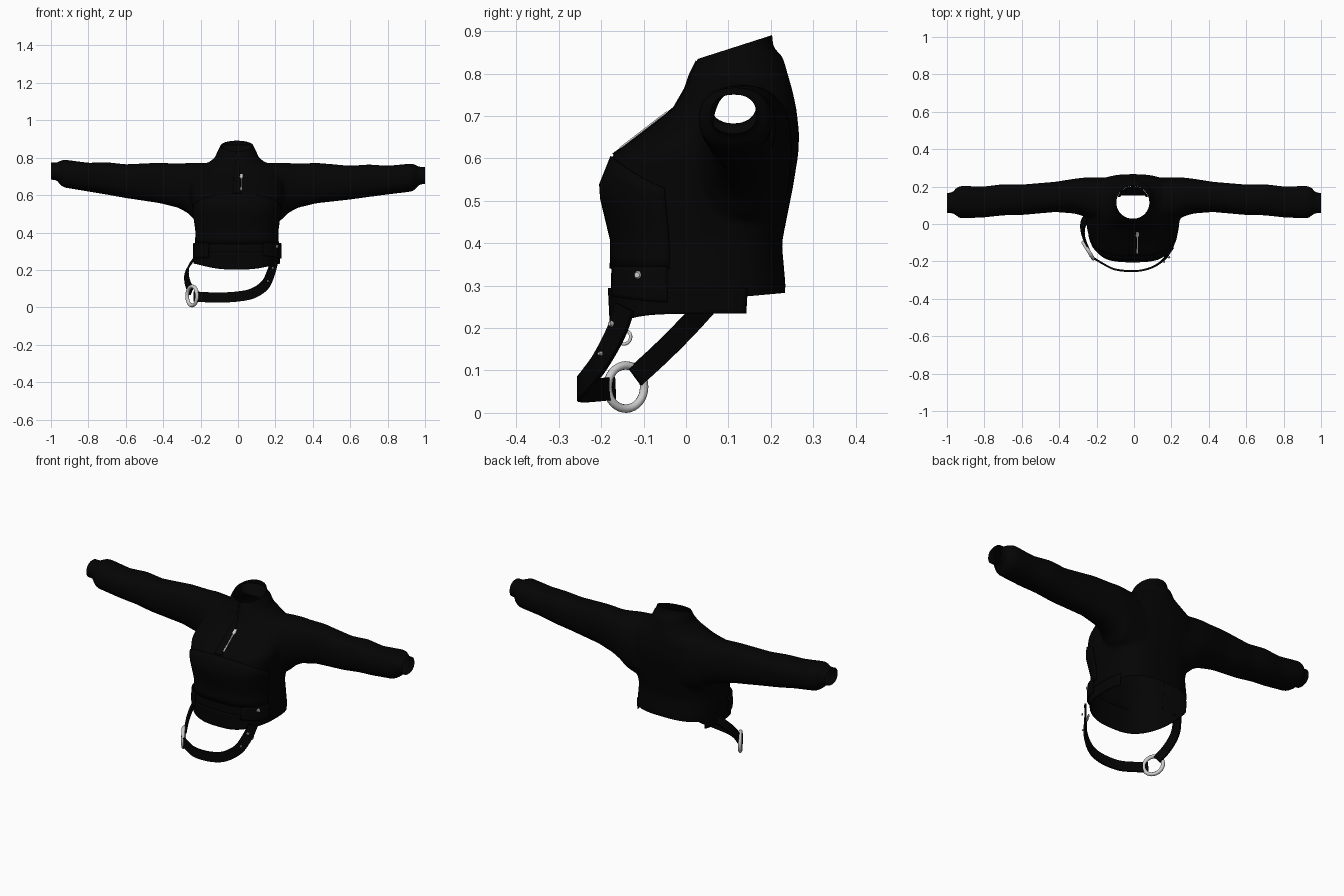
import bpy, bmesh, math
from mathutils import Vector, Matrix

cube = bpy.data.objects.get("Cube")
if cube:
    bpy.data.objects.remove(cube, do_unlink=True)


def material(name, rgb):
    m = bpy.data.materials.new(name)
    m.use_nodes = True
    m.diffuse_color = (*rgb, 1)
    bsdf = m.node_tree.nodes["Principled BSDF"]
    bsdf.inputs["Base Color"].default_value = (*rgb, 1)
    bsdf.inputs["Roughness"].default_value = 0.8
    return m


BLACK = material("black cloth", (0.0012, 0.0012, 0.0012))
METAL = material("light metal", (0.6, 0.6, 0.6))


def finish(name, bm, mat, smooth=True):
    bmesh.ops.recalc_face_normals(bm, faces=bm.faces)
    me = bpy.data.meshes.new(name)
    bm.to_mesh(me)
    bm.free()
    ob = bpy.data.objects.new(name, me)
    bpy.context.collection.objects.link(ob)
    me.materials.append(mat)
    if smooth:
        bpy.ops.object.select_all(action="DESELECT")
        ob.select_set(True)
        bpy.context.view_layer.objects.active = ob
        bpy.ops.object.shade_smooth_by_angle(angle=math.radians(40))
    return ob


def skin(bm, rows, closed=True, caps=False):
    """Join rows of points into a surface."""
    vs = [[bm.verts.new(p) for p in r] for r in rows]
    n = len(vs[0])
    for a, b in zip(vs, vs[1:]):
        for i in range(n if closed else n - 1):
            j = (i + 1) % n
            bm.faces.new((a[i], a[j], b[j], b[i]))
    if caps:
        bm.faces.new(vs[0])
        bm.faces.new(vs[-1])


def oval(a, e):
    c, s = math.cos(a), math.sin(a)
    return (math.copysign(abs(c) ** (2 / e), c), math.copysign(abs(s) ** (2 / e), s))


# Torso sections: height, front y, back y, half width, squareness
TORSO = [
    (0.14, -0.17, 0.22, 0.222, 2.8), (0.3, -0.178, 0.235, 0.226, 2.8),
    (0.4, -0.173, 0.226, 0.22, 2.8), (0.53, -0.204, 0.252, 0.238, 2.8),
    (0.61, -0.172, 0.265, 0.25, 2.8), (0.66, -0.103, 0.267, 0.25, 2.6),
    (0.72, -0.028, 0.26, 0.23, 2.5), (0.765, -0.002, 0.25, 0.165, 2.2),
    (0.8, 0.01, 0.24, 0.118, 2), (0.84, 0.03, 0.229, 0.102, 2),
    (0.862, 0.04, 0.206, 0.088, 2), (0.95, 0.042, 0.2, 0.074, 2),
]
# Sleeve sections: x, front y, back y, bottom z, top z
SLEEVE = [
    (0.12, -0.02, 0.25, 0.42, 0.772), (0.23, 0.02, 0.25, 0.465, 0.774),
    (0.27, 0.042, 0.248, 0.505, 0.772), (0.32, 0.056, 0.242, 0.532, 0.768),
    (0.42, 0.064, 0.226, 0.556, 0.773), (0.6, 0.048, 0.211, 0.576, 0.757),
    (0.7, 0.046, 0.213, 0.59, 0.764), (0.8, 0.035, 0.201, 0.603, 0.757),
    (0.93, 0.029, 0.204, 0.619, 0.769), (0.952, 0.046, 0.193, 0.633, 0.761),
    (0.968, 0.058, 0.17, 0.657, 0.75), (1.04, 0.056, 0.163, 0.66, 0.754),
]


def outline(z, a, off=0.0):
    """Point on the torso at height z and angle a, pushed outward by off."""
    for p, q in zip(TORSO, TORSO[1:]):
        if z <= q[0]:
            break
    t = (z - p[0]) / (q[0] - p[0])
    _, f, b, w, e = [u + (v - u) * t for u, v in zip(p, q)]
    c, s = oval(a, e)
    return Vector((-0.006 + (w + off) * c, (f + b) / 2 + ((b - f) / 2 + off) * s, z))


def around(n=48):
    return [2 * math.pi * i / n for i in range(n)]


# Jacket shell: torso and sleeves fused, then cut open at neck, hem and cuffs
bm = bmesh.new()
skin(bm, [[outline(s[0], a) for a in around()] for s in TORSO], caps=True)
for side in (1, -1):
    rows = []
    for x, f, b, lo, hi in SLEEVE:
        lift = 0.02 * max(0, x - 0.4) / 0.5 if side < 0 else 0
        row = []
        for a in around(32):
            c, s = oval(a, 2.3)
            row.append((side * x, (f + b) / 2 + (b - f) / 2 * c,
                        (lo + hi) / 2 + (hi - lo) / 2 * s + lift))
        rows.append(row)
    skin(bm, rows, caps=True)
jacket = finish("jacket_shell", bm, BLACK)
remesh = jacket.modifiers.new("fuse", "REMESH")
remesh.mode = "VOXEL"
remesh.voxel_size = 0.009
soften = jacket.modifiers.new("soften", "SMOOTH")
soften.iterations = 10
for name in ("fuse", "soften"):
    bpy.ops.object.modifier_apply(modifier=name)
bm = bmesh.new()
bm.from_mesh(jacket.data)
cuts = [((1, 0, 0), (1, 0, 0)), ((-1, 0, 0), (-1, 0, 0)),
        ((0, 0, 0.826), (0, -0.32, 1)), ((0, 0, 0.262), (0, 0.09, -1))]
for co, no in cuts:
    bmesh.ops.bisect_plane(bm, geom=bm.verts[:] + bm.edges[:] + bm.faces[:],
                           plane_co=co, plane_no=no, clear_outer=True)
bm.to_mesh(jacket.data)
bm.free()
jacket.data.materials.clear()
jacket.data.materials.append(BLACK)
for poly in jacket.data.polygons:
    poly.material_index = 0
    poly.use_smooth = True


def wrap(name, a0, a1, low, high, off, cols=40, rows=8):
    """Cloth panel following the torso between two angles (degrees)."""
    bm = bmesh.new()
    grid = []
    for r in range(rows + 1):
        row = []
        for i in range(cols + 1):
            t = i / cols
            z = low(t) + (high(t) - low(t)) * r / rows
            row.append(outline(z, math.radians(a0 + (a1 - a0) * t), off))
        grid.append(row)
    skin(bm, grid, closed=False)
    ob = finish(name, bm, BLACK)
    mod = ob.modifiers.new("thickness", "SOLIDIFY")
    mod.thickness = 0.005
    mod.offset = 0


# Waistband, pouch, zip tape and side tabs
arch = lambda t: math.sin(math.pi * t)
wrap("waistband", -206, 26, lambda t: 0.234 - 0.032 * arch(t) ** 5, lambda t: 0.295, 0.004, 60)
wrap("front_pouch", -168, -12, lambda t: 0.34, lambda t: 0.53 + 0.075 * arch(t), 0.002)
wrap("zip_tape", -92, -88, lambda t: 0.61, lambda t: 0.83, 0.0, 4, 20)
wrap("left_tab", -62, -12, lambda t: 0.275 - 0.015 * t, lambda t: 0.345, 0.015, 16)
wrap("right_tab", -168, -122, lambda t: 0.265, lambda t: 0.345, 0.011, 16)

# Facing folded inward at the back of the neck
bm = bmesh.new()
outer = [outline(0.868, math.radians(a), -0.003) for a in range(15, 166, 10)]
inner = [Vector((p.x * 0.85, min(p.y, 0.152), 0.82)) for p in outer]
skin(bm, [outer, inner], closed=False)
finish("neck_facing", bm, BLACK)


def ribbon(name, points, width, normal):
    """Flat strap swept along a smoothed path."""
    pts = [Vector(p) for p in points]
    path = []
    for i in range(len(pts) - 1):
        p0, p1, p2 = pts[max(i - 1, 0)], pts[i], pts[i + 1]
        p3 = pts[min(i + 2, len(pts) - 1)]
        for k in range(6):
            t = k / 6
            path.append(0.5 * (2 * p1 + (p2 - p0) * t + (2 * p0 - 5 * p1 + 4 * p2 - p3) * t * t
                               + (3 * p1 - p0 - 3 * p2 + p3) * t ** 3))
    path.append(pts[-1])
    rows = []
    for i, p in enumerate(path):
        tan = (path[min(i + 1, len(path) - 1)] - path[max(i - 1, 0)]).normalized()
        side = tan.cross(normal(p)).normalized() * width / 2
        out = side.cross(tan).normalized() * 0.005
        rows.append([p + side + out, p - side + out, p - side - out, p + side - out])
    bm = bmesh.new()
    skin(bm, rows, caps=True)
    finish(name, bm, BLACK)


# Hanging strap, in two lengths joined by a ring
ribbon("front_strap",
       [(0.195, -0.145, 0.25), (0.178, -0.165, 0.19), (0.145, -0.203, 0.12), (0.08, -0.238, 0.075),
        (0, -0.252, 0.058), (-0.1, -0.243, 0.052), (-0.17, -0.21, 0.054), (-0.235, -0.17, 0.058)],
       0.054, lambda p: Vector((p.x, p.y, 0)).normalized())
ribbon("side_strap",
       [(-0.25, -0.12, 0.085), (-0.272, -0.06, 0.14), (-0.272, 0.0, 0.2), (-0.235, 0.055, 0.26)],
       0.05, lambda p: Vector((-1, -0.2, 0.25)))


def ring(name, centre, normal, major, minor):
    bm = bmesh.new()
    turn = Vector((0, 0, 1)).rotation_difference(Vector(normal)).to_matrix()
    rows = []
    for a in around(32):
        rows.append([turn @ Vector(((major + minor * math.cos(b)) * math.cos(a),
                                    (major + minor * math.cos(b)) * math.sin(a),
                                    minor * math.sin(b))) + Vector(centre) for b in around(10)])
    skin(bm, rows + rows[:1])
    bmesh.ops.remove_doubles(bm, verts=bm.verts, dist=0.0001)
    finish(name, bm, METAL)


ring("strap_ring", (-0.245, -0.142, 0.061), (0.8, 0.5, 0), 0.051, 0.01)
ring("small_ring", (0.18, -0.145, 0.178), (0.85, -0.4, 0.2), 0.016, 0.004)


def stud(name, centre, normal, radius):
    bm = bmesh.new()
    turn = Vector((0, 0, 1)).rotation_difference(Vector(normal)).to_matrix().to_4x4()
    bmesh.ops.create_cone(bm, cap_ends=True, segments=8, radius1=radius, radius2=radius * 0.6,
                          depth=0.008, matrix=Matrix.Translation(centre) @ turn)
    finish(name, bm, METAL, smooth=False)


# Studs on the tab and strap
stud("tab_stud", outline(0.325, math.radians(-32), 0.019), (0.9, -0.4, 0), 0.011)
stud("upper_strap_stud", (0.188, -0.178, 0.21), (0.7, -0.7, 0), 0.008)
stud("lower_strap_stud", (0.162, -0.203, 0.14), (0.65, -0.75, 0), 0.006)

# Zip pull: a slider and a slim tapered tag lying on the chest
top = outline(0.71, math.radians(-90), 0.004)
low = outline(0.625, math.radians(-90), 0.004)
along = (low - top).normalized()
out = Vector((1, 0, 0)).cross(along).normalized()
shift = Vector((0.024, 0, 0))
bm = bmesh.new()
rows = []
for t, w in ((0, 0.007), (0.15, 0.009), (0.25, 0.003), (0.7, 0.003), (1, 0.004)):
    p = top.lerp(low, t) + shift
    x = Vector((w, 0, 0))
    rows.append([p + x + out * 0.002, p - x + out * 0.002, p - x - out * 0.002, p + x - out * 0.002])
skin(bm, rows, caps=True)
finish("zip_pull", bm, METAL, smooth=False)
